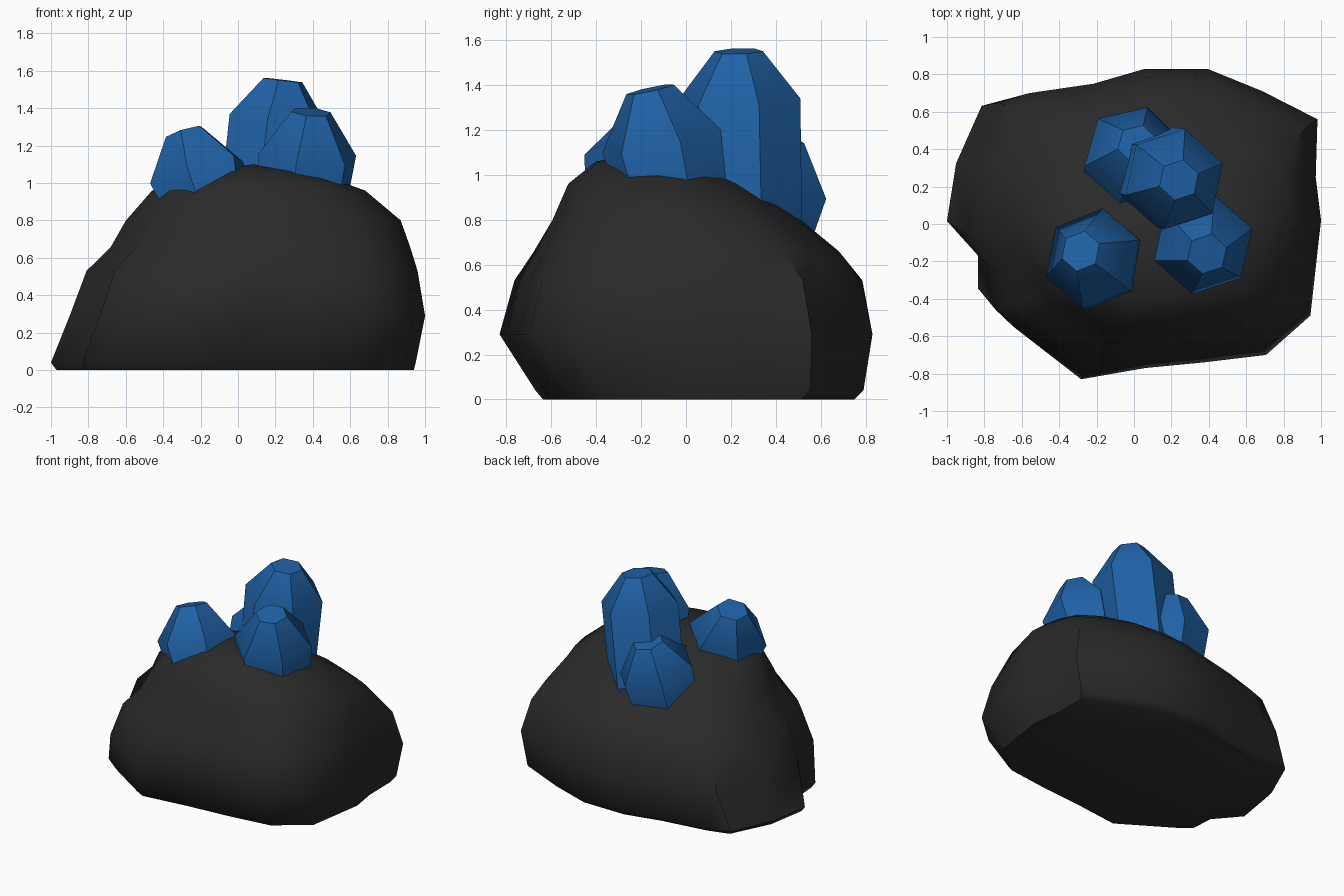
import bpy, bmesh, math
from mathutils import Vector

if "Cube" in bpy.data.objects:
    bpy.data.objects.remove(bpy.data.objects["Cube"])


def material(name, rgb):
    m = bpy.data.materials.new(name)
    m.diffuse_color = (*rgb, 1)
    m.use_nodes = True
    m.node_tree.nodes["Principled BSDF"].inputs["Base Color"].default_value = m.diffuse_color
    return m


def finish(bm, name, mat):
    bmesh.ops.recalc_face_normals(bm, faces=bm.faces[:])
    me = bpy.data.meshes.new(name)
    bm.to_mesh(me)
    bm.free()
    me.materials.append(mat)
    ob = bpy.data.objects.new(name, me)
    bpy.context.collection.objects.link(ob)
    return ob


def bridge(bm, a, b):
    n = len(a)
    for i in range(n):
        j = (i + 1) % n
        bm.faces.new((a[i], a[j], b[j], b[i]))


stone = material("dark stone", (0.023, 0.023, 0.023))
blue = material("crystal blue", (0.014, 0.12, 0.38))

# Rock: one irregular outline, fitted to the extents of each height
outline = [(1, .02), (.97, .25), (.98, .56), (.67, .71), (.36, .83), (.01, .83),
           (-.28, .75), (-.64, .70), (-.81, .65), (-.95, .30), (-1, -.05),
           (-.83, -.26), (-.83, -.46), (-.73, -.55), (-.35, -.83), (.01, -.77),
           (.34, -.74), (.69, -.70), (.94, -.49)]
# z, x min, x max, y min, y max, roundness
levels = [(0, -.97, .94, -.64, .75, .1),
          (.04, -1, .95, -.67, .79, 0),
          (.29, -.90, 1, -.83, .83, 0),
          (.53, -.81, .96, -.77, .785, .15),
          (.66, -.68, .92, -.69, .68, .35),
          (.80, -.60, .87, -.61, .51, .6),
          (.96, -.46, .68, -.53, .28, .8),
          (1.06, -.20, .40, -.40, .08, 1)]
bm = bmesh.new()
rings = []
for z, x0, x1, y0, y1, rnd in levels:
    ring = []
    for px, py in outline:
        u, v = px, py / .83
        a = math.atan2(v, u)
        u += (math.cos(a) - u) * rnd
        v += (math.sin(a) - v) * rnd
        ring.append(bm.verts.new(((x0 + x1) / 2 + u * (x1 - x0) / 2,
                                  (y0 + y1) / 2 + v * (y1 - y0) / 2, z)))
    rings.append(ring)
for a, b in zip(rings, rings[1:]):
    bridge(bm, a, b)
bm.faces.new(rings[0])
apex = bm.verts.new((.08, -.14, 1.10))
for i, v in enumerate(rings[-1]):
    bm.faces.new((v, rings[-1][(i + 1) % len(outline)], apex))
rock = finish(bm, "rock", stone)
bpy.context.view_layer.objects.active = rock
rock.select_set(True)
bpy.ops.object.shade_smooth_by_angle(angle=math.radians(45))


# Crystals: leaning six-sided prisms with a cut-off point,
# shaded smoothly over the shoulder and sharp along the long edges
def crystal(name, shoulder, tip, depth, radius=.275, tip_radius=.11, turn=18, taper=.97):
    shoulder, tip = Vector(shoulder), Vector(tip)
    axis = (tip - shoulder).normalized()
    rot = Vector((0, 0, 1)).rotation_difference(axis)
    bm = bmesh.new()
    rings = []
    for c, r in ((shoulder - axis * depth, radius * taper), (shoulder, radius), (tip, tip_radius)):
        rings.append([bm.verts.new(c + rot @ Vector((
            r * math.cos(math.radians(turn + 60 * k)),
            r * math.sin(math.radians(turn + 60 * k)), 0))) for k in range(6)])
    bridge(bm, rings[0], rings[1])
    bridge(bm, rings[1], rings[2])
    bm.faces.new(rings[0])
    bm.faces.new(rings[2])
    for f in bm.faces:
        f.smooth = True
    for e in bm.edges:
        e.smooth = all(v in rings[1] for v in e.verts)
    finish(bm, name, blue)


crystal("left_crystal", (-.22, -.185, 1.055), (-.285, -.145, 1.27), .22, turn=20, taper=.82)
crystal("right_crystal", (.37, -.11, 1.15), (.39, -.16, 1.38), .3, taper=.88)
crystal("tall_crystal", (.215, .24, 1.34), (.24, .235, 1.55), .75)
crystal("back_crystal", (0, .37, .97), (.02, .425, 1.17), .3, turn=14, taper=.92)
